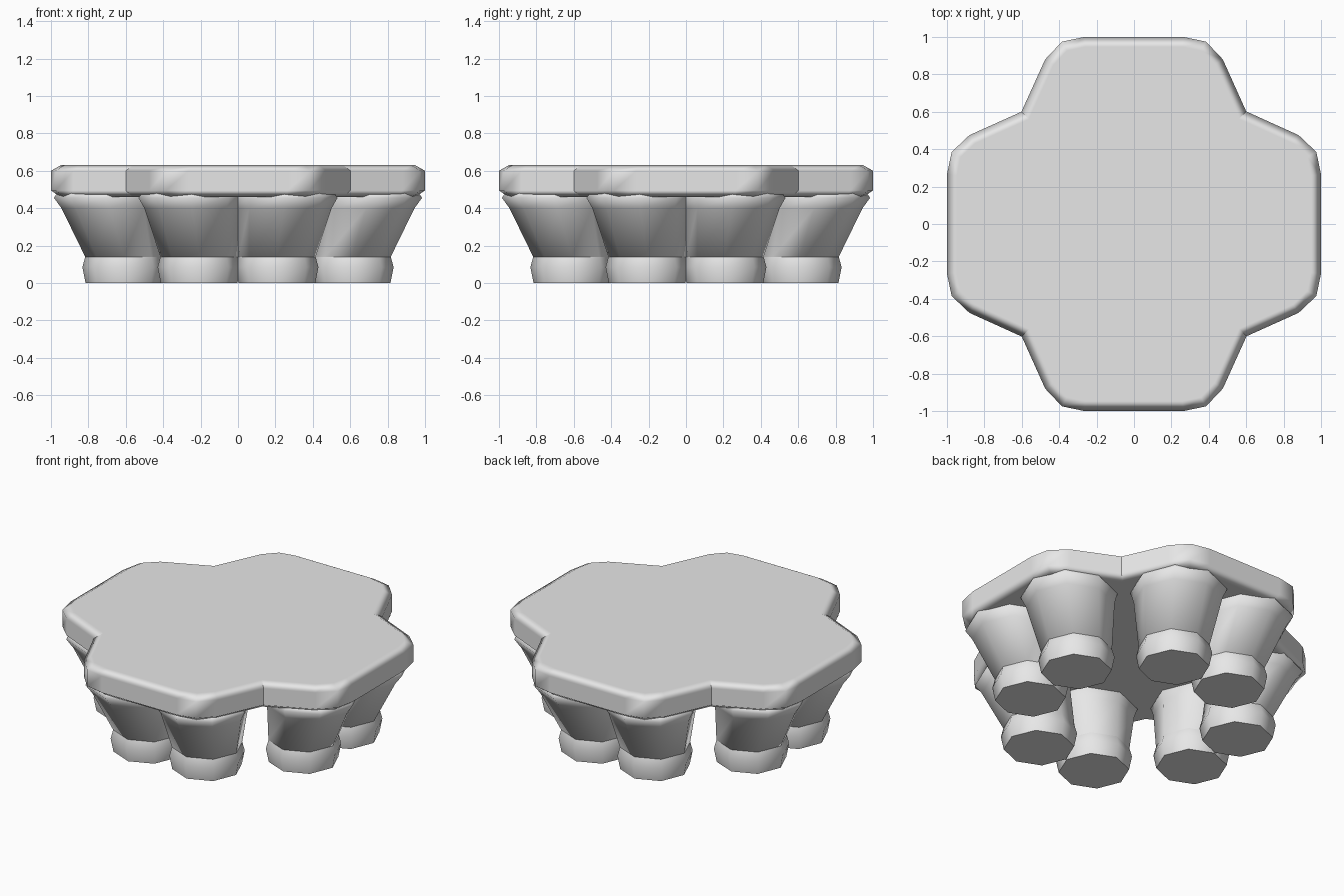
import bpy, bmesh, math
from mathutils import Matrix, Vector

cube = bpy.data.objects.get("Cube")
if cube:
    bpy.data.objects.remove(cube, do_unlink=True)

grey = bpy.data.materials.new("plain_grey")
grey.use_nodes = True
colour = (0.8, 0.8, 0.8, 1)
grey.diffuse_color = colour
grey.node_tree.nodes["Principled BSDF"].inputs["Base Color"].default_value = colour


def loft(name, rings, angle=70, sharp_rule=None):
    """Skin a stack of equal-length rings and cap both ends."""
    bm = bmesh.new()
    loops = [[bm.verts.new(p) for p in ring] for ring in rings]
    n = len(rings[0])
    for low, high in zip(loops, loops[1:]):
        for i in range(n):
            j = (i + 1) % n
            bm.faces.new((low[i], low[j], high[j], high[i]))
    bm.faces.new(loops[0][::-1])
    bm.faces.new(loops[-1])
    bmesh.ops.recalc_face_normals(bm, faces=bm.faces)
    mesh = bpy.data.meshes.new(name)
    bm.to_mesh(mesh)
    bm.free()
    mesh.materials.append(grey)
    obj = bpy.data.objects.new(name, mesh)
    bpy.context.collection.objects.link(obj)
    bpy.ops.object.select_all(action="DESELECT")
    obj.select_set(True)
    bpy.context.view_layer.objects.active = obj
    bpy.ops.object.shade_smooth_by_angle(angle=math.radians(angle))
    if sharp_rule:
        for e in mesh.edges:
            if sharp_rule(*(mesh.vertices[v].co for v in e.vertices)):
                e.use_edge_sharp = True
    return obj


def octagon(centre, radius, z):
    return [(centre.x + radius * math.cos(k * math.pi / 4),
             centre.y + radius * math.sin(k * math.pi / 4), z) for k in range(8)]


# Cross-shaped top slab: one corner of the outline, turned four times
corner = [(1.0, 0.265), (0.975, 0.385), (0.88, 0.475), (0.6, 0.602),
          (0.475, 0.88), (0.385, 0.975), (0.265, 1.0)]
outline = [Matrix.Rotation(q * math.pi / 2, 2) @ Vector(p)
           for q in range(4) for p in corner]


def inset(points, d):
    """Move each outline side inward by d."""
    result = []
    for i, p in enumerate(points):
        a = (p - points[i - 1]).normalized()
        b = (points[(i + 1) % len(points)] - p).normalized()
        na, nb = Vector((-a.y, a.x)), Vector((-b.y, b.x))
        result.append(p + (na + nb) * d / (1 + na.dot(nb)))
    return result


def at_height(points, z):
    return [(p.x, p.y, z) for p in points]


def is_notch(a, b):
    # Upright creases where two lobes meet
    return all(abs(abs(v.x) - abs(v.y)) < 0.02 for v in (a, b)) and abs(a.z - b.z) > 0.01


slab = loft("top_slab", [at_height(inset(outline, d), z) for d, z in
                         ((0.05, 0.46), (0, 0.495), (0, 0.6), (0.053, 0.63))],
            sharp_rule=is_notch)
weighted = slab.modifiers.new("flat_top_shading", "WEIGHTED_NORMAL")
weighted.keep_sharp = True
weighted.weight = 100

# Eight flared legs on rounded feet, in touching pairs under each lobe
base = Vector((0.208, 0.61))
lean = Vector((0.042, 0.092))
foot_profile = [(0.205, 0), (0.222, 0.085), (0.207, 0.14)]
leg_profile = [(0.207, 0.14), (0.258, 0.4), (0.282, 0.455), (0.262, 0.485)]
sides = ("back", "right", "front", "left")
for q, side in enumerate(sides):
    for s in (-1, 1):
        turn = Matrix.Rotation(q * math.pi / 2, 2) @ Matrix(((s, 0), (0, 1)))
        label = f"{side}_{'a' if s < 0 else 'b'}"
        loft(f"foot_{label}", [octagon(turn @ base, r, z) for r, z in foot_profile])
        loft(f"leg_{label}", [octagon(turn @ (base + lean * min(1, (z - 0.14) / 0.315)), r, z)
                              for r, z in leg_profile])
